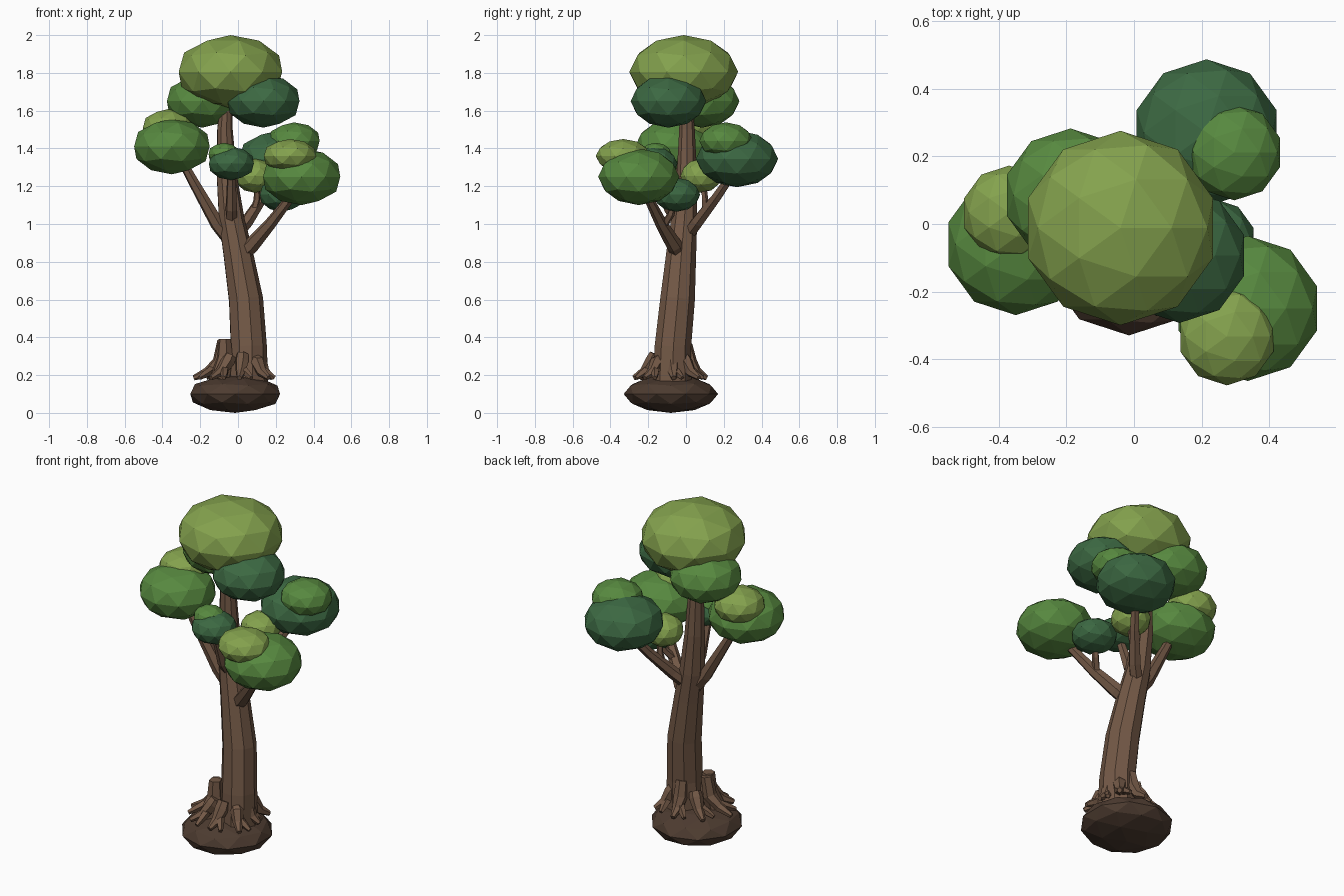
import bpy, bmesh, math
from mathutils import Vector


def material(name, rgb):
    m = bpy.data.materials.new(name)
    m.diffuse_color = (*rgb, 1)
    return m


BARK = material("bark", (0.17, 0.098, 0.061))
SOIL = material("soil", (0.075, 0.045, 0.03))
LIGHT = material("leaf_light", (0.23, 0.36, 0.075))
MID = material("leaf_mid", (0.095, 0.25, 0.05))
DARK = material("leaf_dark", (0.045, 0.14, 0.055))


def finish(name, bm, mat):
    mesh = bpy.data.meshes.new(name)
    bmesh.ops.recalc_face_normals(bm, faces=bm.faces)
    bm.to_mesh(mesh)
    bm.free()
    mesh.materials.append(mat)
    bpy.context.collection.objects.link(bpy.data.objects.new(name, mesh))


def blob(name, center, radius, height, mat):
    """Faceted, flattened ball."""
    bm = bmesh.new()
    bmesh.ops.create_icosphere(bm, subdivisions=2, radius=1)
    bmesh.ops.scale(bm, vec=(radius, radius, height), verts=bm.verts)
    bmesh.ops.translate(bm, vec=center, verts=bm.verts)
    finish(name, bm, mat)


def limb(name, points, sides=6):
    """Faceted tapering tube through (x, y, z, radius) points."""
    bm = bmesh.new()
    pos = [Vector(p[:3]) for p in points]
    rings = []
    for i, p in enumerate(points):
        t = (pos[min(i + 1, len(pos) - 1)] - pos[max(i - 1, 0)]).normalized()
        u = t.cross(Vector((0.31, 0.95, 0.05))).normalized()
        v = t.cross(u)
        rings.append([bm.verts.new(pos[i] + p[3] * (u * math.cos(a) + v * math.sin(a)))
                      for a in (2 * math.pi * k / sides for k in range(sides))])
    for r, s in zip(rings, rings[1:]):
        for k in range(sides):
            n = (k + 1) % sides
            bm.faces.new((r[k], r[n], s[n], s[k]))
    bm.faces.new(rings[0])
    bm.faces.new(rings[-1])
    finish(name, bm, BARK)


# Soil ball
blob("soil_ball", (-0.015, -0.08, 0.1), 0.25, 0.1, SOIL)

# Leaning trunk
limb("trunk", [(0.055, -0.075, 0.14, 0.105), (0.055, -0.07, 0.35, 0.098),
               (0.04, -0.045, 0.6, 0.093), (-0.002, -0.025, 0.85, 0.08),
               (-0.035, -0.01, 1.02, 0.07), (-0.06, 0.004, 1.25, 0.055),
               (-0.07, 0.005, 1.5, 0.042), (-0.06, 0.0, 1.68, 0.032)], 9)

# Branches and twigs
limb("left_branch", [(-0.03, -0.01, 0.9, 0.04), (-0.11, -0.02, 1.0, 0.038),
                     (-0.24, -0.04, 1.23, 0.028), (-0.31, -0.05, 1.36, 0.022)])
limb("right_front_branch", [(0.0, -0.03, 0.82, 0.035), (0.07, -0.06, 0.885, 0.042),
                            (0.17, -0.13, 1.0, 0.032), (0.31, -0.22, 1.18, 0.022)])
limb("right_front_twig", [(0.16, -0.12, 0.99, 0.022), (0.2, -0.08, 1.05, 0.02),
                          (0.22, -0.06, 1.13, 0.016)], 5)
limb("back_branch", [(-0.02, 0.0, 0.93, 0.035), (0.045, 0.06, 1.01, 0.035),
                     (0.13, 0.16, 1.14, 0.028), (0.2, 0.25, 1.27, 0.022)])
limb("back_twig", [(0.08, 0.1, 1.06, 0.02), (0.1, 0.1, 1.13, 0.018),
                   (0.1, 0.09, 1.22, 0.015)], 5)
limb("front_branch", [(-0.035, -0.02, 0.99, 0.034), (-0.035, -0.085, 1.08, 0.032),
                      (-0.035, -0.16, 1.28, 0.022)])

# Spreading roots, each forking near the ground
BASE = Vector((0.035, -0.078, 0))
for i, (angle, reach, top) in enumerate([(5, 0.15, 0.34), (50, 0.19, 0.3), (98, 0.19, 0.36),
                                         (145, 0.22, 0.3), (182, 0.27, 0.38), (222, 0.24, 0.3),
                                         (262, 0.2, 0.31), (312, 0.19, 0.28)]):
    def at(deg, dist, z, r):
        a = math.radians(deg)
        return (BASE.x + dist * math.cos(a), BASE.y + dist * math.sin(a), z, r)
    near = reach * 0.42
    limb(f"root_{i + 1}", [at(angle, near, top, 0.033), at(angle, near + 0.02, 0.27, 0.038),
                           at(angle, reach * 0.72, 0.215, 0.028), at(angle, reach, 0.185, 0.014)])
    limb(f"root_fork_{i + 1}", [at(angle, reach * 0.6, 0.235, 0.026),
                                at(angle + 14, reach * 0.8, 0.205, 0.02),
                                at(angle + 19, reach * 0.95, 0.185, 0.012)], 5)
# Thick root buttress on the left
limb("root_buttress", [(-0.07, -0.11, 0.39, 0.034), (-0.07, -0.11, 0.29, 0.045),
                       (-0.1, -0.14, 0.17, 0.055)])

# Foliage clumps
for name, center, radius, height, mat in [
    ("crown", (-0.04, -0.012, 1.805), 0.288, 0.195, LIGHT),
    ("crown_lower_right", (0.135, -0.093, 1.65), 0.2, 0.14, DARK),
    ("crown_lower_left", (-0.188, 0.085, 1.65), 0.198, 0.14, MID),
    ("left_clump", (-0.35, -0.06, 1.41), 0.21, 0.147, MID),
    ("left_clump_top", (-0.37, 0.033, 1.51), 0.14, 0.098, LIGHT),
    ("front_clump", (-0.035, -0.17, 1.32), 0.125, 0.088, DARK),
    ("front_clump_top", (-0.075, -0.16, 1.37), 0.085, 0.06, MID),
    ("right_clump", (0.337, -0.25, 1.25), 0.215, 0.15, MID),
    ("right_clump_top", (0.275, -0.333, 1.36), 0.145, 0.09, LIGHT),
    ("right_clump_under", (0.235, -0.05, 1.155), 0.125, 0.09, DARK),
    ("back_clump", (0.215, 0.27, 1.345), 0.218, 0.15, DARK),
    ("back_clump_top", (0.297, 0.212, 1.44), 0.142, 0.098, MID),
    ("back_clump_under", (0.09, 0.08, 1.255), 0.11, 0.09, LIGHT),
]:
    blob(name, center, radius, height, mat)
